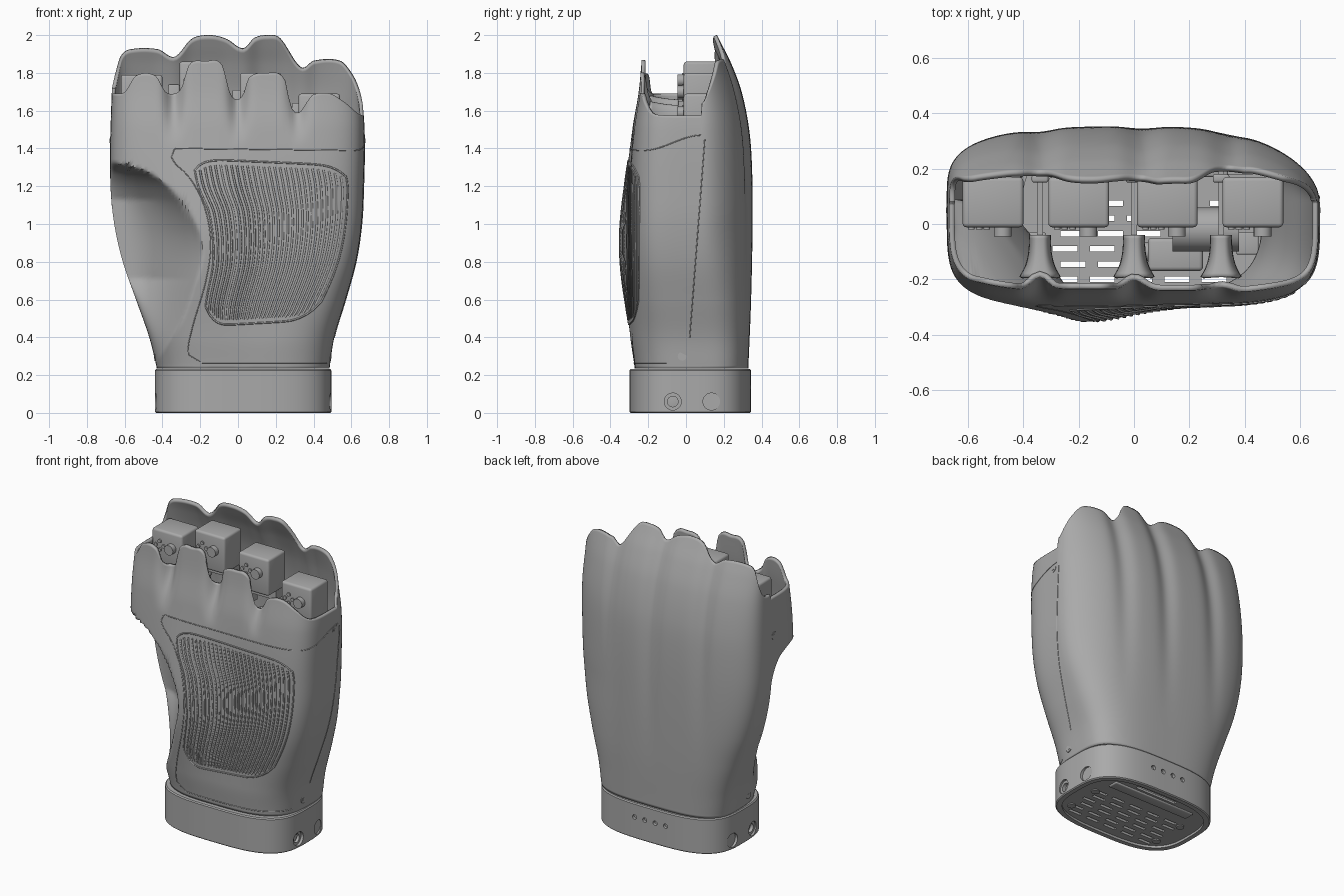
import bpy, bmesh, math
from mathutils import Vector
from mathutils.bvhtree import BVHTree

if "Cube" in bpy.data.objects:
    bpy.data.objects.remove(bpy.data.objects["Cube"])

grey = bpy.data.materials.new("plain grey")
grey.use_nodes = True
grey.diffuse_color = (0.4, 0.4, 0.4, 1)
grey.node_tree.nodes["Principled BSDF"].inputs["Base Color"].default_value = (0.4, 0.4, 0.4, 1)


def smooth(table, q):
    """Smooth curve through (position, value) pairs."""
    if q <= table[0][0]:
        return table[0][1]
    if q >= table[-1][0]:
        return table[-1][1]
    i = next(k for k in range(len(table) - 1) if q <= table[k + 1][0])

    def slope(k):
        lo, hi = table[max(k - 1, 0)], table[min(k + 1, len(table) - 1)]
        return (hi[1] - lo[1]) / (hi[0] - lo[0])
    (p, a), (r, b) = table[i], table[i + 1]
    h, s = r - p, (q - p) / (r - p)
    return (a * (1 + 2 * s) * (1 - s) ** 2 + slope(i) * h * s * (1 - s) ** 2
            + b * s * s * (3 - 2 * s) + slope(i + 1) * h * s * s * (s - 1))


def bump(q, width):
    return math.exp(-(q / width) ** 2)


def ramp(lo, hi, q):
    s = min(1, max(0, (q - lo) / (hi - lo)))
    return s * s * (3 - 2 * s)


def shade(ob, angle):
    bpy.ops.object.select_all(action='DESELECT')
    ob.select_set(True)
    bpy.context.view_layer.objects.active = ob
    bpy.ops.object.shade_smooth_by_angle(angle=math.radians(angle))


def finish(name, bm, angle=35):
    bmesh.ops.recalc_face_normals(bm, faces=bm.faces)
    mesh = bpy.data.meshes.new(name)
    bm.to_mesh(mesh)
    bm.free()
    ob = bpy.data.objects.new(name, mesh)
    bpy.context.collection.objects.link(ob)
    mesh.materials.append(grey)
    shade(ob, angle)
    return ob


def loft(rows, wrap_rows=False, wrap_cols=True, caps=False):
    bm = bmesh.new()
    grid = [[bm.verts.new(p) for p in row] for row in rows]
    n, m = len(grid), len(grid[0])
    for i in range(n if wrap_rows else n - 1):
        for j in range(m if wrap_cols else m - 1):
            a, b = grid[i], grid[(i + 1) % n]
            bm.faces.new((a[j], a[(j + 1) % m], b[(j + 1) % m], b[j]))
    if caps:
        bm.faces.new(grid[0])
        bm.faces.new(grid[-1])
    return bm


def add_box(bm, lo, hi, bevel=0):
    lo, hi = Vector(lo), Vector(hi)
    new = bmesh.ops.create_cube(bm, size=1)["verts"]
    for v in new:
        v.co = (lo + hi) / 2 + v.co * (hi - lo)
    if bevel:
        edges = list({e for v in new for e in v.link_edges})
        bmesh.ops.bevel(bm, geom=edges, offset=bevel, segments=3, affect='EDGES', profile=0.5)


def add_rod(bm, a, b, radius, sides=20):
    a, b = Vector(a), Vector(b)
    new = bmesh.ops.create_cone(bm, cap_ends=True, segments=sides, radius1=radius,
                                radius2=radius, depth=(b - a).length)["verts"]
    turn = (b - a).to_track_quat('Z', 'Y')
    for v in new:
        v.co = turn @ v.co + (a + b) / 2


def cut(ob, bm):
    cutter = finish("cutter", bm)
    cutter.hide_render = True
    mod = ob.modifiers.new("cut", 'BOOLEAN')
    mod.object, mod.solver = cutter, 'EXACT'
    bpy.context.view_layer.objects.active = ob
    bpy.ops.object.modifier_apply(modifier="cut")
    bpy.data.objects.remove(cutter)
    shade(ob, 30)


# Hand shell profiles: side edges, front and back depth, rims, thumb hollow
LEFT = [(.24, -.43), (.4, -.47), (.6, -.54), (.8, -.61), (1, -.655), (1.2, -.675), (1.5, -.675), (2, -.655)]
RIGHT = [(.24, .485), (.4, .51), (.6, .57), (.8, .625), (1, .655), (1.2, .665), (1.5, .67), (1.7, .655), (2, .64)]
BACK = [(.24, .33), (.6, .345), (1, .353), (1.3, .35), (1.5, .335), (1.7, .295), (1.85, .24), (1.95, .19), (2, .165)]
FRONT = [(.24, -.27), (.4, -.285), (1.2, -.295), (1.5, -.28), (1.7, -.25), (1.86, -.235)]
BACK_RIM = [(-.675, 1.69), (-.655, 1.8), (-.63, 1.89), (-.58, 1.925), (-.43, 1.925), (-.34, 1.885), (-.25, 1.98),
            (-.15, 2), (-.06, 1.98), (.03, 1.93), (.09, 1.985), (.16, 2), (.23, 1.985), (.34, 1.83), (.41, 1.865),
            (.55, 1.865), (.61, 1.8), (.65, 1.7), (.668, 1.56)]
FRONT_RIM = [(-.67, 1.69), (-.6, 1.7), (-.545, 1.785), (-.44, 1.785), (-.385, 1.7), (-.34, 1.69), (-.3, 1.72),
             (-.26, 1.845), (-.175, 1.862), (-.085, 1.845), (-.04, 1.69), (0, 1.66), (.03, 1.69), (.06, 1.775),
             (.15, 1.8), (.25, 1.77), (.28, 1.62), (.32, 1.59), (.36, 1.64), (.4, 1.685), (.49, 1.69),
             (.57, 1.64), (.63, 1.585), (.67, 1.57)]
THUMB_EDGE = [(.24, -.45), (.47, -.31), (.68, -.23), (.84, -.19), (.97, -.21), (1.13, -.31), (1.27, -.47), (1.33, -.68)]
VALLEYS = [(-.34, 1.69), (0, 1.66), (.315, 1.59)]
MID_Y = .08


def shell_point(t, z):
    left, right = smooth(LEFT, z), smooth(RIGHT, z)
    u, v = math.cos(t), math.sin(t)
    n = 3.2 + ramp(.24, 1, z) * ((2.85 - .75 * u if v > 0 else 5) - 3.2)
    r = (abs(u) ** n + abs(v) ** n) ** (-1 / n)
    x, d = (left + right) / 2 + (right - left) / 2 * u * r, v * r
    if d > 0:
        y = MID_Y + (smooth(BACK, z) - MID_Y) * d
        y -= .03 * ramp(.4, 2, z) * d * sum(bump(x - q, .06) for q in (-.34, .03, .34))
        return Vector((x, y, z))
    y = MID_Y + (MID_Y - smooth(FRONT, z)) * d
    y += .06 * d * bump(x + .19, .25) * bump(z - .88, .38)
    y -= .06 * d * ramp(1.4, 1.7, z) * sum(bump(x - q, .045) for q, _ in VALLEYS)
    edge = smooth(THUMB_EDGE, z)
    if x < edge and z < 1.33:
        width = edge - left
        s = math.sin(min(1, (edge - x) / width) * math.pi / 2) * min(1, width / .36)
        y = max(y, y + (.07 - y) * s)
    return Vector((x, y, z))


COLS, ROWS = 320, 105
angles = [2 * math.pi * j / COLS for j in range(COLS)]
tops = [smooth(BACK_RIM if math.sin(t) > 0 else FRONT_RIM, shell_point(t, 1.65).x) for t in angles]
bm = loft([[shell_point(t, .235 + (top - .235) * i / ROWS) for t, top in zip(angles, tops)]
           for i in range(ROWS + 1)])
bmesh.ops.recalc_face_normals(bm, faces=bm.faces)
surface = BVHTree.FromBMesh(bm)
shell = finish("hand_shell", bm, 50)
wall = shell.modifiers.new("wall", 'SOLIDIFY')
wall.thickness, wall.offset = .02, -1


def on_front(x, z):
    return surface.ray_cast(Vector((x, -2, z)), Vector((0, 1, 0)))[0]


def on_side(side, y, z):
    return surface.ray_cast(Vector((2 * side, y, z)), Vector((-side, 0, 0)))[0]


def lines(name, paths, radius):
    curve = bpy.data.curves.new(name, 'CURVE')
    curve.dimensions, curve.bevel_depth, curve.bevel_resolution = '3D', radius, 1
    for path in paths:
        path = [p for p in path if p]
        spline = curve.splines.new('POLY')
        spline.points.add(len(path) - 1)
        for point, p in zip(spline.points, path):
            point.co = (*p, 1)
    ob = bpy.data.objects.new(name, curve)
    bpy.context.collection.objects.link(ob)
    curve.materials.append(grey)


# Ribbed palm pad with its border
PAD_LEFT = [(.46, -.16), (.57, -.17), (.81, -.13), (1.05, -.15), (1.2, -.21), (1.35, -.24)]
PAD_RIGHT = [(.46, .34), (.55, .42), (.84, .54), (1.18, .58), (1.35, .55)]


def pad_line(f, margin, steps=40):
    corner = .1 * abs(2 * f - 1) ** 8
    lo, hi = .46 + .03 * f + corner + margin, 1.345 - .035 * f - corner * .6 - margin
    zs = [lo + (hi - lo) * k / steps for k in range(steps + 1)]
    return [on_front(smooth(PAD_LEFT, z) * (1 - f) + smooth(PAD_RIGHT, z) * f, z) for z in zs]


lines("palm_ribs", [pad_line(.035 + .93 * k / 26, .025) for k in range(27)], .006)
span = [k / 30 for k in range(31)]
border = (pad_line(0, 0) + [pad_line(f, 0, 1)[1] for f in span]
          + pad_line(1, 0)[::-1] + [pad_line(f, 0, 1)[0] for f in span[::-1]])
lines("palm_border", [border], .005)

# Panel seams on the palm and along one side
SEAM = [(.27, -.2), (.3, -.26), (.42, -.25), (.7, -.17), (.9, -.145), (1.1, -.18), (1.25, -.26), (1.34, -.35), (1.39, -.34)]
palm_seam = ([on_front(.47 - .67 * s, .265) for s in span]
             + [on_front(smooth(SEAM, .27 + 1.12 * s), .27 + 1.12 * s) for s in span]
             + [on_front(-.33 + .9 * s, 1.4 - .01 * s) for s in span])
side_seams = [[on_side(1, .02 + .08 * s, .4 + 1.05 * s) for s in span],
              [on_side(1, -.22 + .3 * s, 1.39 + .08 * ramp(0, 1, s)) for s in span]]
lines("panel_seams", [palm_seam] + side_seams, .003)

# Side screws
bm = bmesh.new()
for side in (-1, 1):
    for y, z in ((.05, 1.44), (-.02, .3)):
        p = on_side(side, y, z)
        out = Vector((side * .002, 0, 0))
        add_rod(bm, p - out * 6, p + out, .024)
        add_rod(bm, p, p + out * 2, .012, 6)
finish("side_screws", bm)

# Webs between the finger openings
for x, top in VALLEYS:
    rows = []
    for i in range(13):
        s = i / 12
        half = .04 + .035 * (1 - s) ** 3
        row = []
        for j in range(25):
            a = math.pi * j / 24
            px, pz = math.cos(a), math.sin(a)
            row.append((x + half * math.copysign(abs(px) ** .6, px), -.19 + .15 * s,
                        top - .21 + (.2 - .02 * math.sin(math.pi * s / 2)) * abs(pz) ** .5))
        rows.append(row)
    web = finish("finger_web", loft(rows, wrap_cols=False), 60)
    web.modifiers.new("wall", 'SOLIDIFY').thickness = .012

# Finger motors with shafts, horns and brackets
MOTORS = [(-.51, 1.79), (-.2, 1.86), (.12, 1.8), (.43, 1.69)]
bm = bmesh.new()
for x, top in MOTORS:
    add_box(bm, (x - .11, -.012, top - .24), (x + .11, .17, top), .015)
    add_rod(bm, (x + .035, -.01, top - .1), (x + .035, -.045, top - .1), .032)
    for dx, dz in ((0, .028), (0, -.028), (.028, 0), (-.028, 0)):
        add_rod(bm, (x - .05 + dx, -.01, top - .1 + dz), (x - .05 + dx, -.02, top - .1 + dz), .012, 12)
finish("finger_motors", bm)
bm = bmesh.new()
for x, top in VALLEYS:
    add_box(bm, (x - .01, -.05, top - .25), (x + .01, .19, top - .04))
    add_box(bm, (x - .03, .15, top - .2), (x + .03, .18, top + .05), .008)
for x, top in MOTORS:
    add_box(bm, (x - .1, .08, top - .3), (x + .1, .18, top - .235))
finish("motor_brackets", bm)

# Thumb drive inside the palm
bm = bmesh.new()
add_box(bm, (.05, -.17, .75), (.25, -.05, 1.05), .015)
add_rod(bm, (.14, -.02, 1.2), (.38, -.02, 1.2), .08, 32)
add_rod(bm, (.06, -.1, .95), (.03, -.1, .95), .035)
finish("thumb_drive", bm)


# Wrist collar with side and back holes
def collar(inset, z):
    points = []
    for k in range(120):
        u, v = math.cos(math.tau * k / 120), math.sin(math.tau * k / 120)
        r = (abs(u) ** 3.2 + abs(v) ** 3.2) ** (-1 / 3.2)
        points.append((.027 + (.467 - inset) * u * r, .022 + (.322 - inset) * v * r, z))
    return points


outside = [collar(0, .006 + .219 * k / 8) for k in range(9)]
ring = finish("wrist_collar", loft([collar(.006, 0)] + outside + [
    collar(.006, .232), collar(.035, .232), collar(.035, 0)], wrap_rows=True))
bm = bmesh.new()
for y in (-.07, .135):
    add_rod(bm, (-1, y, .06), (1, y, .06), .028, 24)
cut(ring, bm)
bm = bmesh.new()
for y in (-.07, .135):
    add_rod(bm, (-1, y, .06), (-.422, y, .06), .045, 24)
    add_rod(bm, (.476, y, .06), (1, y, .06), .045, 24)
for k in range(4):
    add_rod(bm, (-.09 + .075 * k, .325, .14), (-.09 + .075 * k, .5, .14), .015, 16)
cut(ring, bm)

# Slotted base plate, connector block and studs
plate = finish("base_plate", loft([collar(.03, .015), collar(.03, .03)], caps=True))
bm = bmesh.new()
for i in range(5):
    for j in range(6):
        x, y = -.25 + .135 * i + .03 * (j % 2), -.2 + .055 * j
        add_box(bm, (x - .045, y - .01, 0), (x + .045, y + .01, .1))
add_box(bm, (-.1, .255, 0), (.2, .28, .1))
cut(plate, bm)
bm = bmesh.new()
add_box(bm, (-.26, .17, .005), (.34, .24, .1), .008)
for x in (-.36, .41):
    add_box(bm, (x - .04, -.11, .025), (x + .04, -.03, .11), .005)
for x in (-.3, .36):
    for y in (-.15, .07):
        add_rod(bm, (x, y, .008), (x, y, .035), .025)
finish("connector_block", bm)
